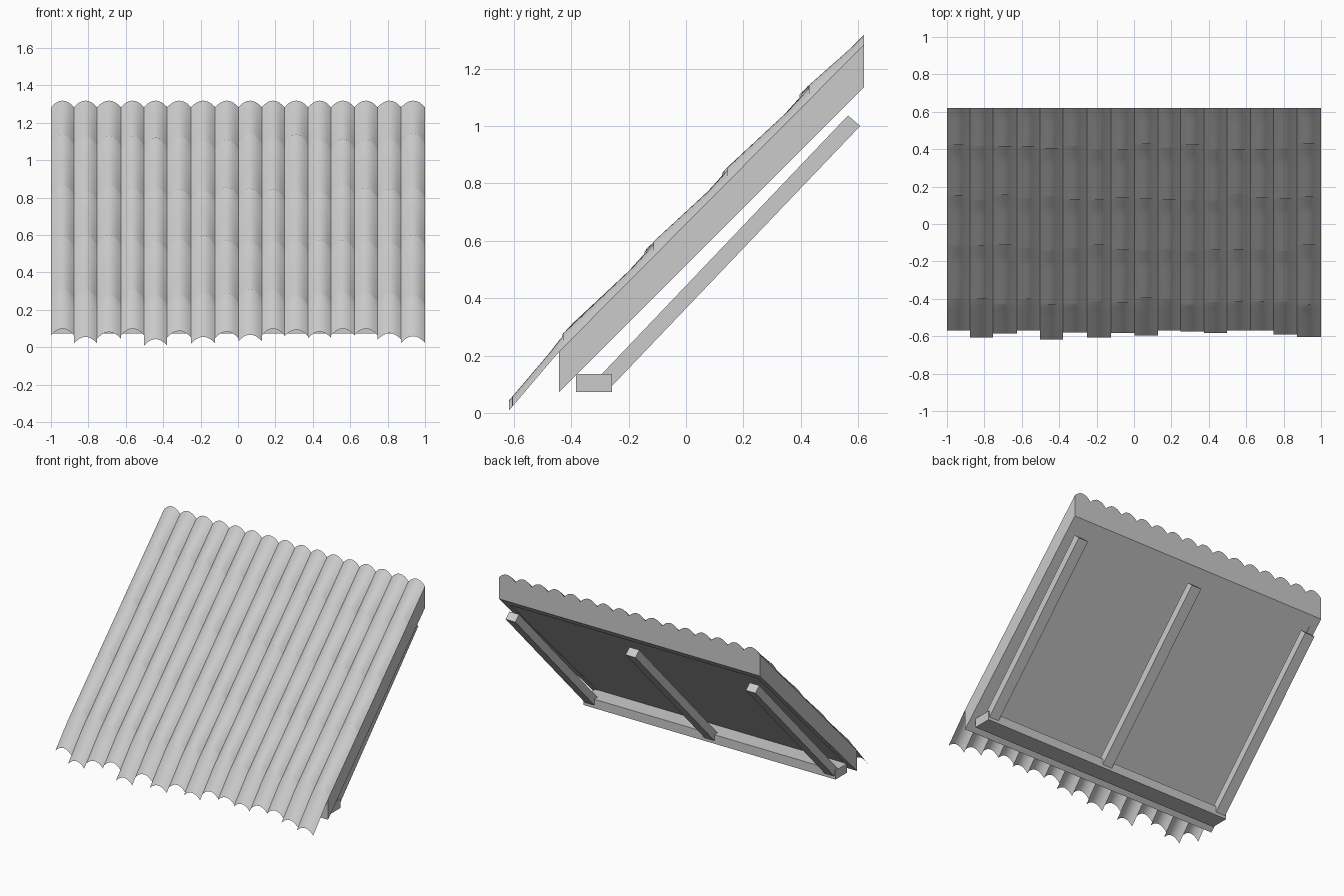
import bpy, bmesh, math, random

if "Cube" in bpy.data.objects:
    bpy.data.objects.remove(bpy.data.objects["Cube"])

random.seed(4)
clay = bpy.data.materials.new("plain_grey")
clay.diffuse_color = (0.6, 0.6, 0.6, 1)
clay.use_nodes = True
clay.node_tree.nodes["Principled BSDF"].inputs["Base Color"].default_value = clay.diffuse_color

COLS, SEGS = 16, 8
BACK, FRONT, ARCH = 0.62, -0.443, 0.035
BOUNDS = [-1 + 2 * i / COLS + (random.uniform(-.004, .004) if 0 < i < COLS else 0)
          for i in range(COLS + 1)]
EAVES = [-.57, -.607, -.585, -.57, -.617, -.58, -.607, -.583,
         -.597, -.57, -.575, -.583, -.57, -.57, -.59, -.604]
SEAMS = [-.413, -.128, .142, .412]


def valley(y):
    """Height of the roof surface in the valleys between tile columns."""
    z = y + 0.663 - 0.007 * (BACK - y) / (BACK - FRONT)
    return z + 0.17 * min(0, y - FRONT)


def under(y):
    """Height of the deck underside."""
    return y + 0.515


def finish(name, bm, smooth=False):
    me = bpy.data.meshes.new(name)
    bm.to_mesh(me)
    bm.free()
    ob = bpy.data.objects.new(name, me)
    bpy.context.collection.objects.link(ob)
    me.materials.append(clay)
    if smooth:
        bpy.ops.object.select_all(action='DESELECT')
        ob.select_set(True)
        bpy.context.view_layer.objects.active = ob
        bpy.ops.object.shade_smooth_by_angle(angle=math.radians(30))
    return ob


def prism(name, profile, x0, x1):
    """Extrude a y-z profile along x."""
    bm = bmesh.new()
    a = [bm.verts.new((x0, y, z)) for y, z in profile]
    b = [bm.verts.new((x1, y, z)) for y, z in profile]
    bm.faces.new(a)
    bm.faces.new(b[::-1])
    for i in range(len(a)):
        j = (i + 1) % len(a)
        bm.faces.new((a[i], b[i], b[j], a[j]))
    bmesh.ops.recalc_face_normals(bm, faces=bm.faces)
    return finish(name, bm)


# Arched tiles: each tile rises to its lower lip and dips under the one above
bm = bmesh.new()
for c in range(COLS):
    x0, x1 = BOUNDS[c], BOUNDS[c + 1]
    edges = [EAVES[c]] + [s + random.uniform(-.018, .018) for s in SEAMS] + [BACK]
    for r in range(5):
        a, b = edges[r], edges[r + 1]
        lift = random.uniform(.011, .018) if r else 0
        tuck = .007 if r < 4 else 0
        rows = []
        for k in range(11):
            t = k / 10
            e = max(0, (t - .68) / .32)
            rise = lift * max(0, 1 - t / .75) + tuck * e * e * (3 - 2 * e)
            y = a + (b + (.012 if r < 4 else 0) - a) * t
            row = []
            for s in range(SEGS + 1):
                u = 2 * s / SEGS - 1
                z = valley(y) + (ARCH + rise) * (1 - u * u)
                row.append(bm.verts.new((x0 + (x1 - x0) * s / SEGS, y, z)))
            rows.append(row)
        for p, q in zip(rows, rows[1:]):
            for s in range(SEGS):
                bm.faces.new((p[s], p[s + 1], q[s + 1], q[s]))
finish("roof_tiles", bm, smooth=True)

# Roof deck: scalloped end walls, side walls and a framed underside
bm = bmesh.new()


def quad(*pts):
    bm.faces.new([bm.verts.new(p) for p in pts])


for y, arch_h in ((FRONT, ARCH - .008), (BACK, ARCH)):
    pts = [(1, y, under(y)), (-1, y, under(y))]
    for c in range(COLS):
        x0, x1 = BOUNDS[c], BOUNDS[c + 1]
        for s in range(SEGS + (c == COLS - 1)):
            u = 2 * s / SEGS - 1
            pts.append((x0 + (x1 - x0) * s / SEGS, y, valley(y) + arch_h * (1 - u * u)))
    quad(*(pts if y > 0 else pts[::-1]))
for x in (-1, 1):
    pts = [(x, FRONT, under(FRONT)), (x, BACK, under(BACK)),
           (x, BACK, valley(BACK)), (x, FRONT, valley(FRONT))]
    quad(*(pts if x > 0 else pts[::-1]))


def ring(x, y0, y1, up):
    return [(-x, y0, under(y0) + up), (-x, y1, under(y1) + up),
            (x, y1, under(y1) + up), (x, y0, under(y0) + up)]


outer = ring(1, FRONT, BACK, 0)
inner = ring(.95, FRONT + .05, BACK - .05, 0)
panel = ring(.95, FRONT + .05, BACK - .05, .004)
for i in range(4):
    j = (i + 1) % 4
    quad(outer[i], outer[j], inner[j], inner[i])
    quad(inner[i], inner[j], panel[j], panel[i])
quad(*panel)
bmesh.ops.remove_doubles(bm, verts=bm.verts, dist=1e-5)
for f in bm.faces:
    f.normal_update()
finish("roof_deck", bm)

# Supporting timbers under the deck
prism("eave_beam", [(-.384, .073), (-.258, .073), (-.258, .135), (-.384, .135)], -.965, .965)
for name, x in (("left_rafter", -.92), ("middle_rafter", 0), ("right_rafter", .92)):
    prism(name, [(-.293, .136), (-.258, .094), (.607, 1.0), (.565, 1.037)], x - .037, x + .037)
